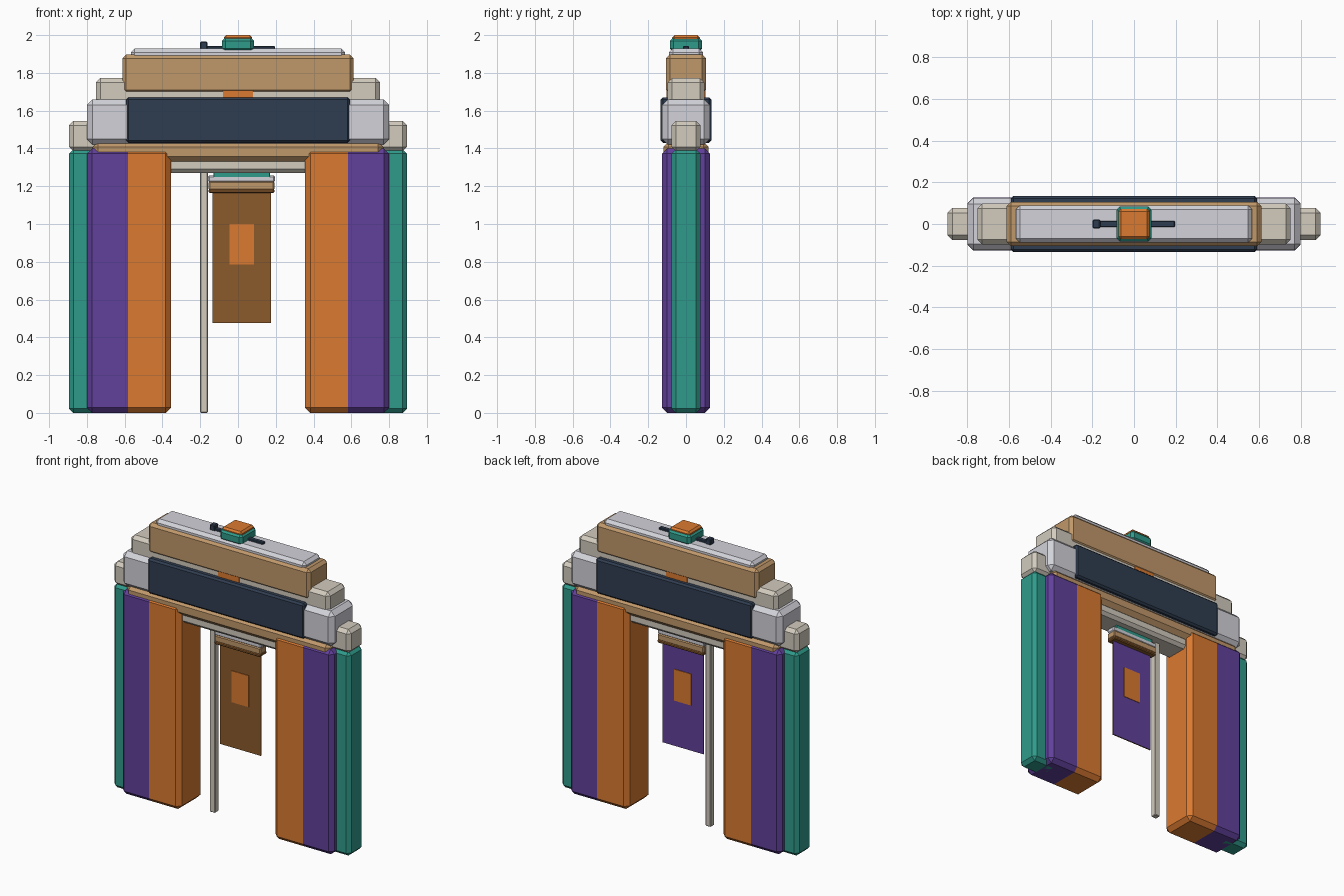
import bpy
import bmesh

old = bpy.data.objects.get("Cube")
if old:
    bpy.data.objects.remove(old, do_unlink=True)


def material(name, hex_code):
    """Flat colour from an sRGB hex code, stored as linear values."""
    srgb = [int(hex_code[i:i + 2], 16) / 255 for i in (0, 2, 4)]
    colour = [((c + 0.055) / 1.055) ** 2.4 if c > 0.04 else c / 12.92 for c in srgb]
    mat = bpy.data.materials.new(name)
    mat.use_nodes = True
    mat.diffuse_color = (*colour, 1)
    bsdf = next(n for n in mat.node_tree.nodes if n.type == "BSDF_PRINCIPLED")
    bsdf.inputs["Base Color"].default_value = (*colour, 1)
    return mat


orange = material("orange paint", "DB7A30")
purple = material("purple paint", "61409B")
teal = material("teal paint", "2F9B8B")
tan = material("tan wood", "C0986A")
brown = material("brown cloth", "8B5A2B")
navy = material("navy slate", "2F3D50")
grey = material("pale grey stone", "D2D2DA")
beige = material("beige stone", "D2CBBE")


def block(name, x, y, z, mat, chamfer=0.0, split=None, second=None):
    """Chamfered box from x and z ranges and a half depth y.
    Faces further out than |x| = split get the second material."""
    bm = bmesh.new()
    bmesh.ops.create_cube(bm, size=1)
    for v in bm.verts:
        v.co.x = x[0] if v.co.x < 0 else x[1]
        v.co.y = -y if v.co.y < 0 else y
        v.co.z = z[0] if v.co.z < 0 else z[1]
    if chamfer:
        bmesh.ops.bevel(bm, geom=bm.edges[:], offset=chamfer, segments=1,
                        profile=0.5, affect="EDGES")
    if split:
        cut_x = split if x[0] > 0 else -split
        bmesh.ops.bisect_plane(bm, geom=bm.verts[:] + bm.edges[:] + bm.faces[:],
                               plane_co=(cut_x, 0, 0), plane_no=(1, 0, 0))
        for f in bm.faces:
            f.material_index = int(abs(f.calc_center_median().x) > split)
    mesh = bpy.data.meshes.new(name)
    bm.to_mesh(mesh)
    bm.free()
    mesh.materials.append(mat)
    if second:
        mesh.materials.append(second)
    obj = bpy.data.objects.new(name, mesh)
    bpy.context.collection.objects.link(obj)
    return obj


def wide(name, half_x, y, z, mat, chamfer=0.0):
    """Block centred across the gate."""
    return block(name, (-half_x, half_x), y, z, mat, chamfer)


# Side columns and their shoulder stones
for side, s in (("left", 1), ("right", -1)):
    def span(a, b):
        return tuple(sorted((a * s, b * s)))
    block(side + "_pillar", span(0.355, 0.80), 0.128, (0, 1.40), orange, 0.028, 0.582, purple)
    block(side + "_buttress", span(0.70, 0.895), 0.077, (0, 1.395), teal, 0.023)
    block(side + "_shoulder_stone", span(0.70, 0.895), 0.077, (1.385, 1.545), beige, 0.023)

# Stacked lintel
wide("lower_lintel", 0.40, 0.09, (1.27, 1.36), beige, 0.02)
wide("wood_lintel", 0.77, 0.12, (1.33, 1.435), tan, 0.028)
wide("main_beam", 0.80, 0.126, (1.42, 1.66), grey, 0.03)
wide("beam_panel", 0.592, 0.134, (1.43, 1.67), navy, 0.012)
wide("upper_stone", 0.752, 0.098, (1.62, 1.772), beige, 0.023)
wide("centre_spacer", 0.08, 0.103, (1.66, 1.71), orange)
wide("upper_beam", 0.612, 0.106, (1.69, 1.897), tan, 0.02)
wide("roof_slab", 0.567, 0.09, (1.87, 1.928), grey, 0.02)

# Crest ornament on the roof
wide("crest_base", 0.085, 0.085, (1.91, 1.987), teal, 0.018)
wide("crest_cap", 0.075, 0.073, (1.96, 2.0), orange, 0.012)
block("crest_bar", (-0.20, 0.197), 0.015, (1.922, 1.942), navy, 0.004)
block("crest_bar_knob", (-0.20, -0.162), 0.021, (1.92, 1.965), navy, 0.005)

# Banner pole and hanger
block("banner_pole", (-0.20, -0.16), 0.02, (0, 1.28), beige, 0.004)
block("hanger_mount", (-0.13, 0.17), 0.03, (1.245, 1.28), teal, 0.004)
block("hanger_plate", (-0.158, 0.195), 0.03, (1.222, 1.256), grey, 0.006)
block("hanger_rail", (-0.155, 0.192), 0.034, (1.18, 1.225), tan, 0.006)
block("hanger_trim", (-0.155, 0.192), 0.037, (1.163, 1.185), brown, 0.006)

# Hanging banner, brown in front and purple behind, with a patch on both sides
banner = block("banner", (-0.135, 0.175), 0.004, (0.475, 1.175), brown, second=purple)
for face in banner.data.polygons:
    face.material_index = int(face.normal.y > 0.5)
block("banner_patch", (-0.045, 0.085), 0.008, (0.785, 1.0), orange)
